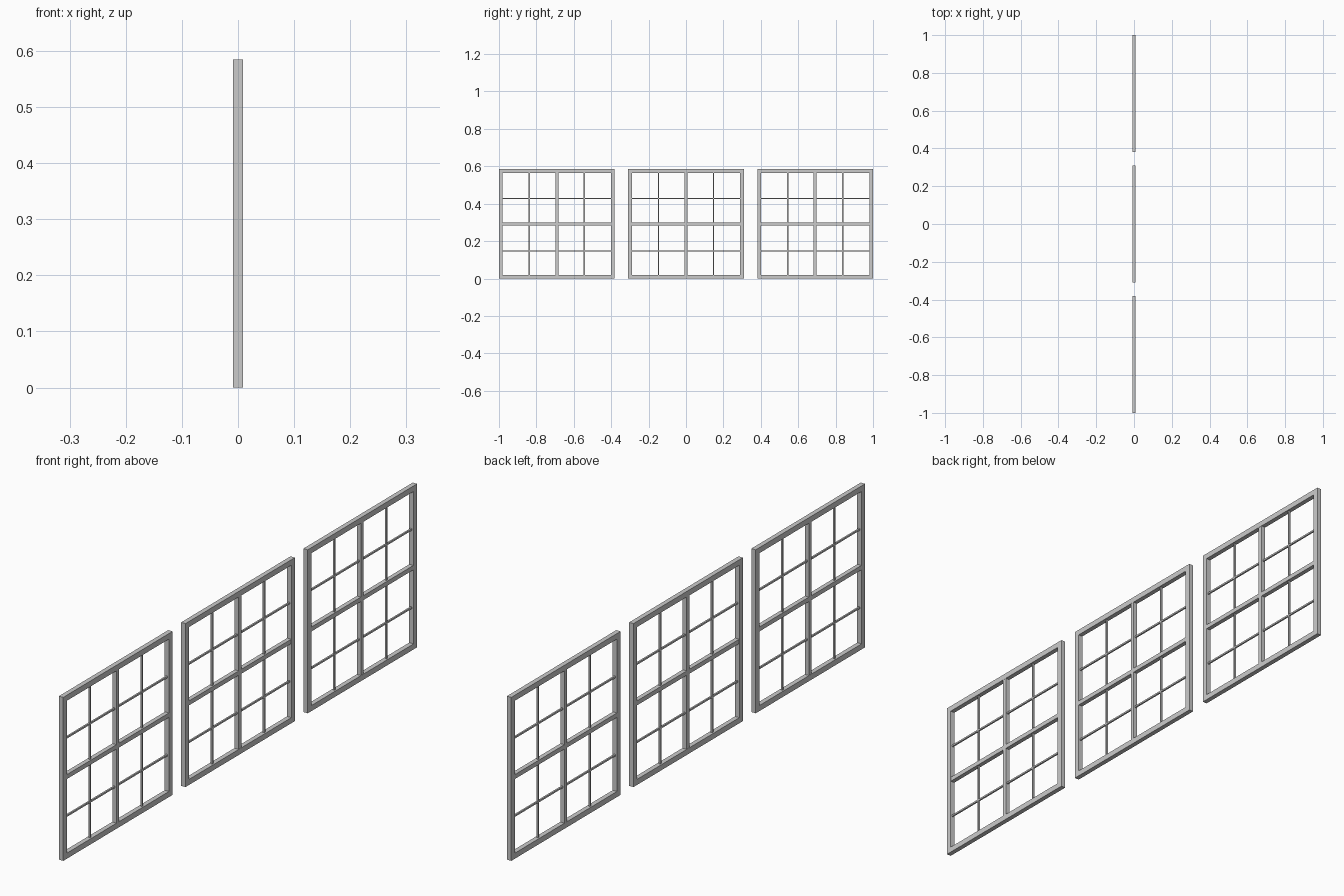
import bpy, bmesh

if "Cube" in bpy.data.objects:
    bpy.data.objects.remove(bpy.data.objects["Cube"])

W, H, D = 0.618, 0.585, 0.017      # window width, height, depth
F, M, T = 0.020, 0.016, 0.006      # frame, main bar, thin bar widths


def add_box(bm, x, y, z):
    """Box from (min, max) pairs."""
    v = [bm.verts.new((a, b, c)) for a in x for b in y for c in z]
    for f in ((0, 1, 3, 2), (4, 6, 7, 5), (0, 4, 5, 1),
              (2, 3, 7, 6), (0, 2, 6, 4), (1, 5, 7, 3)):
        bm.faces.new([v[i] for i in f])


def make(name, boxes, loc_y):
    bm = bmesh.new()
    for b in boxes:
        add_box(bm, *b)
    bmesh.ops.recalc_face_normals(bm, faces=bm.faces)
    me = bpy.data.meshes.new(name)
    bm.to_mesh(me)
    bm.free()
    ob = bpy.data.objects.new(name, me)
    ob.location.y = loc_y
    bpy.context.collection.objects.link(ob)
    return ob


def make_frame(name, loc_y):
    # mitred rectangular ring: four corner rings of the section
    bm = bmesh.new()
    rings = []
    for inset, x in ((0, -D/2), (0, D/2), (F, D/2), (F, -D/2)):
        y, z0, z1 = W/2 - inset, inset, H - inset
        rings.append([bm.verts.new((x, a, b)) for a, b in
                      ((-y, z0), (y, z0), (y, z1), (-y, z1))])
    for i in range(4):
        a, b = rings[i], rings[(i + 1) % 4]
        for j in range(4):
            k = (j + 1) % 4
            bm.faces.new((a[j], a[k], b[k], b[j]))
    bmesh.ops.recalc_face_normals(bm, faces=bm.faces)
    me = bpy.data.meshes.new(name)
    bm.to_mesh(me)
    bm.free()
    ob = bpy.data.objects.new(name, me)
    ob.location.y = loc_y
    bpy.context.collection.objects.link(ob)


def span(c, w):
    return (c - w/2, c + w/2)


iy = (-W/2 + F, W/2 - F)           # inner opening
iz = (F, H - F)
for side, cy in (("left", -0.691), ("middle", 0), ("right", 0.691)):
    # outer frame
    make_frame(f"{side}_window_frame", cy)
    # main cross bars
    dx = span(0, D * 0.94)
    make(f"{side}_main_bars", [
        (dx, span(0, M), iz),
        (dx, (iy[0], -M/2), span(H/2, M)),
        (dx, (M/2, iy[1]), span(H/2, M))], cy)
    # thin glazing bars
    tx = span(0, T)
    thin = [(tx, span(s * 0.147, T), iz) for s in (-1, 1)]
    thin += [(tx, iy, span(z, T)) for z in (0.148, 0.428)]
    make(f"{side}_glazing_bars", thin, cy)
